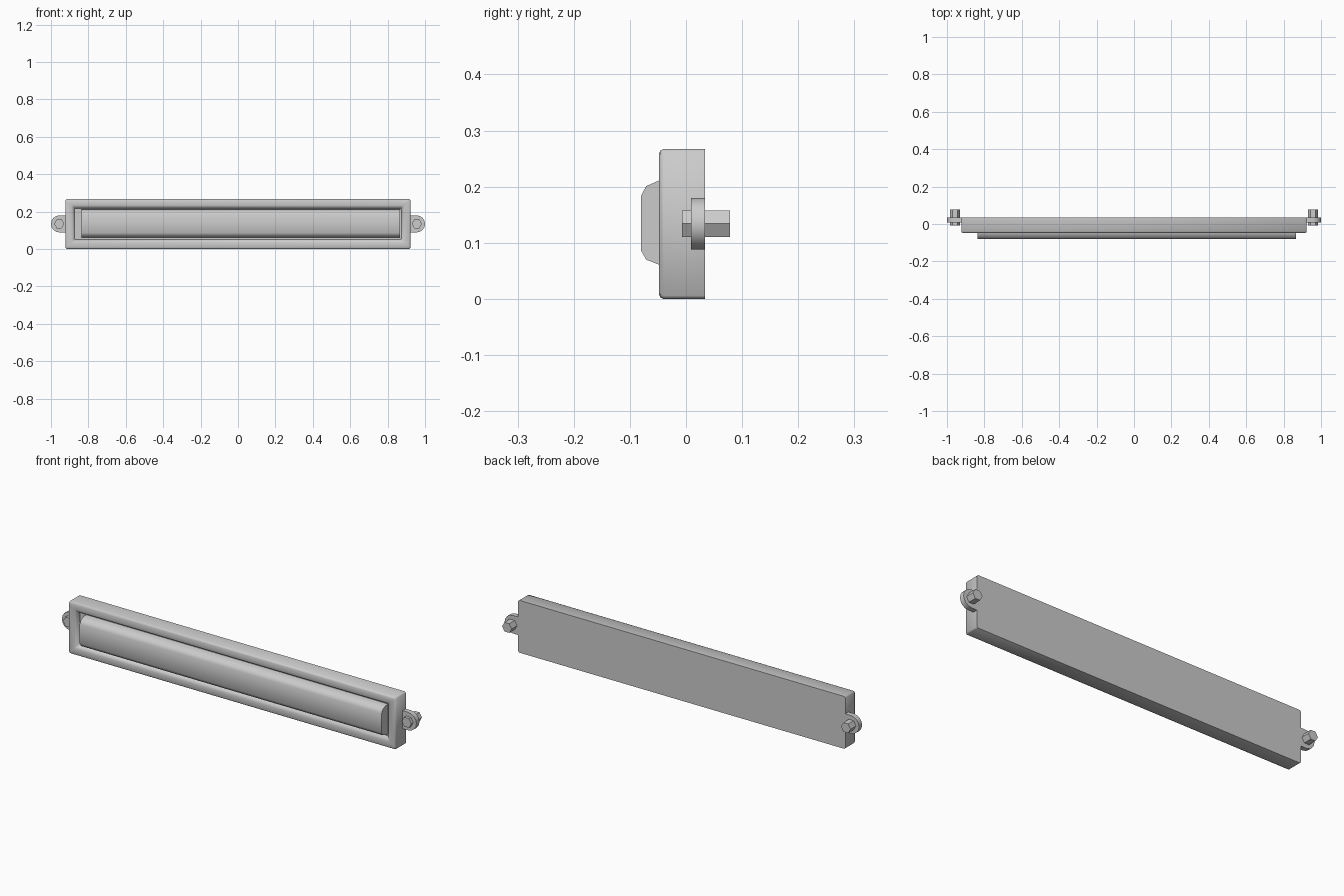
import bpy, bmesh, math

if "Cube" in bpy.data.objects:
    bpy.data.objects.remove(bpy.data.objects["Cube"])


def finish(name, bm, angle):
    bmesh.ops.recalc_face_normals(bm, faces=bm.faces)
    mesh = bpy.data.meshes.new(name)
    bm.to_mesh(mesh)
    bm.free()
    obj = bpy.data.objects.new(name, mesh)
    bpy.context.collection.objects.link(obj)
    bpy.ops.object.select_all(action='DESELECT')
    obj.select_set(True)
    bpy.context.view_layer.objects.active = obj
    bpy.ops.object.shade_smooth_by_angle(angle=math.radians(angle))
    return obj


def loft(name, rings, angle):
    """Skin a list of closed point rings and cap both ends."""
    bm = bmesh.new()
    loops = [[bm.verts.new(p) for p in ring] for ring in rings]
    for a, b in zip(loops, loops[1:]):
        n = len(a)
        for i in range(n):
            bm.faces.new((a[i], a[(i + 1) % n], b[(i + 1) % n], b[i]))
    bm.faces.new(loops[0])
    bm.faces.new(loops[-1])
    return finish(name, bm, angle)


def rect(inset, y, chamfer):
    """Rectangle parallel to the front, with clipped corners."""
    x, z0, z1, c = 0.923 - inset, inset, 0.267 - inset, chamfer
    return [(-x + c, y, z0), (x - c, y, z0), (x, y, z0 + c), (x, y, z1 - c),
            (x - c, y, z1), (-x + c, y, z1), (-x, y, z1 - c), (-x, y, z0 + c)]


# housing: block with softened front rim and shallow recess
loft("housing", [rect(0, 0.034, 0.006), rect(0, -0.040, 0.006),
                 rect(0.003, -0.046, 0.006), rect(0.009, -0.0485, 0.006),
                 rect(0.034, -0.0485, 0.004), rect(0.044, -0.043, 0.004),
                 rect(0.050, -0.028, 0.003)], 62)

# lens: raised rounded strip set in the recess
section = [(-0.026, 0.060), (-0.048, 0.061), (-0.071, 0.070), (-0.080, 0.086),
           (-0.080, 0.184), (-0.071, 0.201), (-0.048, 0.211), (-0.026, 0.213)]
loft("lens", [[(x, y, z) for y, z in section] for x in (-0.837, 0.866)], 62)

# mounting lugs with hexagonal pins at both ends
for side, label in ((-1, "left"), (1, "right")):
    cx, cz, r = 0.954, 0.134, 0.046
    outline = [(0.915, cz - r)]
    for i in range(9):
        a = math.radians(-90 + 22.5 * i)
        outline.append((cx + r * math.cos(a), cz + r * math.sin(a)))
    outline.append((0.915, cz + r))
    loft(label + "_mounting_lug",
         [[(side * x, y, z) for x, z in outline] for y in (0.009, 0.034)], 40)

    hexagon = [(0.956 + 0.027 * math.cos(math.radians(60 * i)),
                cz + 0.027 * math.sin(math.radians(60 * i))) for i in range(6)]
    loft(label + "_mounting_pin",
         [[(side * x, y, z) for x, z in hexagon] for y in (-0.007, 0.078)], 40)
